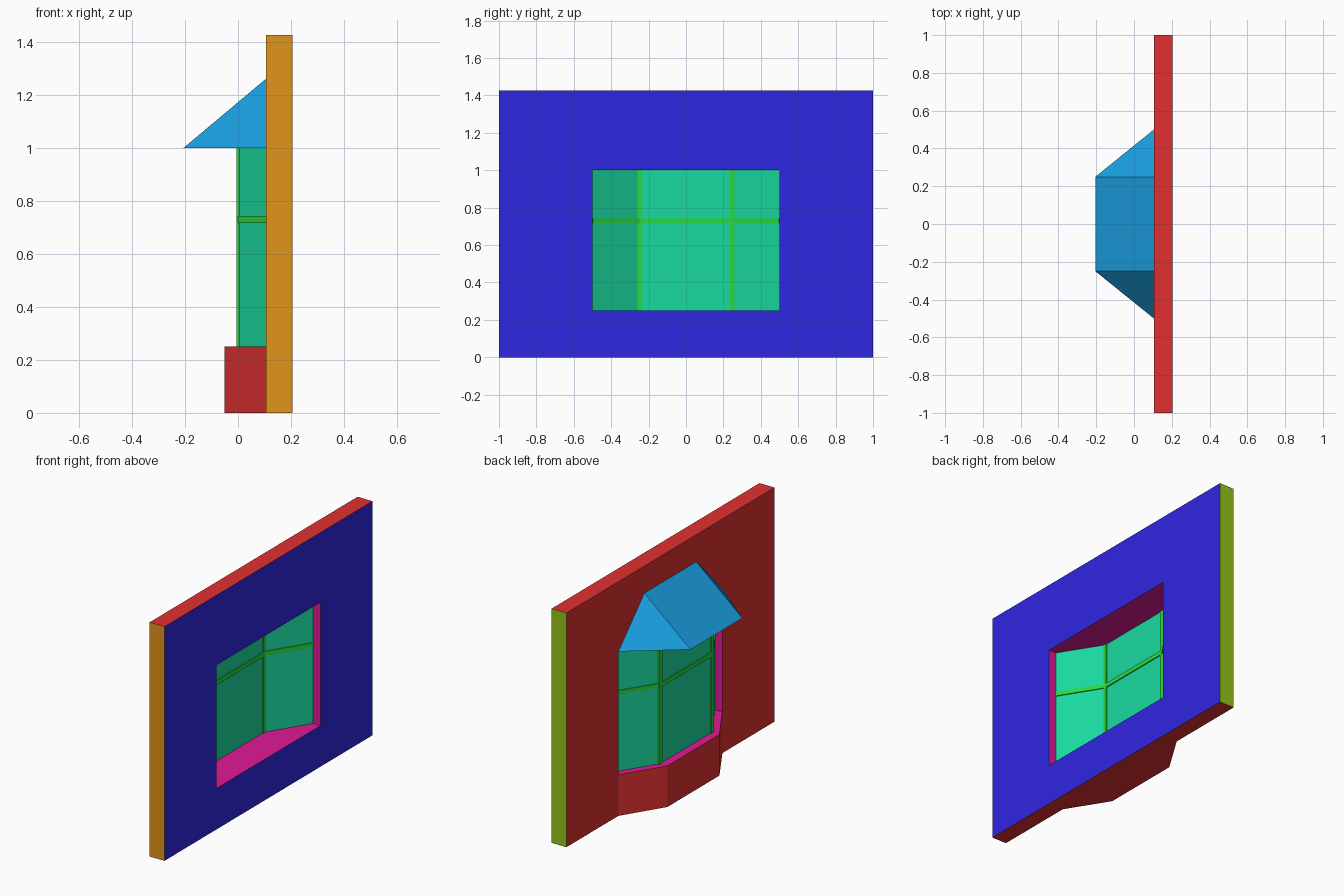
import bpy, bmesh

if "Cube" in bpy.data.objects:
    bpy.data.objects.remove(bpy.data.objects["Cube"])


def material(name, rgb):
    m = bpy.data.materials.new(name)
    m.diffuse_color = (*rgb, 1)
    m.use_nodes = True
    m.node_tree.nodes["Principled BSDF"].inputs["Base Color"].default_value = m.diffuse_color
    return m


RED = material("outside_wall", (0.75, 0.03, 0.03))
BLUE = material("inside_wall", (0.03, 0.02, 0.75))
ORANGE = material("end_a", (0.75, 0.3, 0.01))
LIME = material("end_b", (0.3, 0.55, 0.01))
PINK = material("reveal", (0.75, 0.01, 0.3))
ROOF = material("roofing", (0.01, 0.35, 0.75))
GLASS = material("pane", (0.01, 0.7, 0.35))
GREEN = material("glazing_bar", (0.02, 0.7, 0.05))


def build(name, faces):
    """Make an object from (corner list, material) pairs."""
    me = bpy.data.meshes.new(name)
    mats = list(dict.fromkeys(m for _, m in faces))
    for m in mats:
        me.materials.append(m)
    bm = bmesh.new()
    for pts, m in faces:
        bm.faces.new([bm.verts.new(p) for p in pts]).material_index = mats.index(m)
    bmesh.ops.remove_doubles(bm, verts=bm.verts, dist=1e-4)
    bmesh.ops.recalc_face_normals(bm, faces=bm.faces)
    bm.to_mesh(me)
    bm.free()
    ob = bpy.data.objects.new(name, me)
    bpy.context.collection.objects.link(ob)
    return ob


def strip(path, z0, z1, m):
    """Upright quads following a plan path."""
    return [([(*a, z0), (*b, z0), (*b, z1), (*a, z1)], m)
            for a, b in zip(path, path[1:])]


def bay(wall_x, front_x):
    """Plan outline of the bay, splayed at both sides."""
    return [(wall_x, -0.5), (front_x, -0.25), (front_x, 0.25), (wall_x, 0.5)]


X0, X1 = 0.105, 0.205
SILL, HEAD, TOP = 0.25, 1.0, 1.425
ys = [-1, -0.5, 0.5, 1]
zs = [0, SILL, HEAD, TOP]

# Wall faces around the opening, joined to the bay base
faces = []
for i in range(3):
    for j in range(3):
        for x, m in ((X0, RED), (X1, BLUE)):
            if (i, j) == (1, 1) or (i, j, x) == (1, 0, X0):
                continue
            faces.append(([(x, ys[i], zs[j]), (x, ys[i + 1], zs[j]),
                           (x, ys[i + 1], zs[j + 1]), (x, ys[i], zs[j + 1])], m))
    # Wall top
    faces.append(([(X0, ys[i], TOP), (X0, ys[i + 1], TOP),
                   (X1, ys[i + 1], TOP), (X1, ys[i], TOP)], RED))
    # Wall ends
    for y, m in ((-1, ORANGE), (1, LIME)):
        faces += strip([(X0, y), (X1, y)], zs[i], zs[i + 1], m)
# Wall underside beside the bay
for a, b in ((-1, -0.5), (0.5, 1)):
    faces.append(([(X0, a, 0), (X0, b, 0), (X1, b, 0), (X1, a, 0)], RED))
# Jambs and opening head
for y in (-0.5, 0.5):
    faces += strip([(X0, y), (X1, y)], SILL, HEAD, PINK)
faces.append(([(X0, -0.5, HEAD), (X0, 0.5, HEAD), (X1, 0.5, HEAD), (X1, -0.5, HEAD)], PINK))
# Bay base: sides, sill and underside
base = bay(X0, -0.05)
faces += strip(base, 0, SILL, RED)
plan = base + [(X1, 0.5), (X1, -0.5)]
for z, m in ((0, RED), (SILL, PINK)):
    faces.append(([(*p, z) for p in plan], m))
build("wall_with_bay_base", faces)

# Sloped bay roof and its ceiling
eave = [(*p, HEAD) for p in bay(X0, -0.205)]
ra, rb = (X0, -0.25, 1.26), (X0, 0.25, 1.26)
build("bay_roof", [([eave[0], eave[1], ra], ROOF), ([eave[1], eave[2], rb, ra], ROOF),
                   ([eave[2], eave[3], rb], ROOF), (eave, PINK)])

# Window panes
line = bay(0.155, 0.0)
build("window_glass", strip(line, SILL, HEAD, GLASS))

# Horizontal bar following the panes
rail = build("horizontal_bar", strip(line, 0.717, 0.743, GREEN))
mod = rail.modifiers.new("thickness", "SOLIDIFY")
mod.thickness = 0.013
mod.offset = 0
mod.use_even_offset = True

# Corner posts
for side, name in ((-1, "post_a"), (1, "post_b")):
    y = side * 0.249
    ring = [(-0.0065, y - 0.013), (0.0065, y - 0.013), (0.0065, y + 0.013), (-0.0065, y + 0.013)]
    build(name, strip(ring + ring[:1], SILL, HEAD, GREEN))
